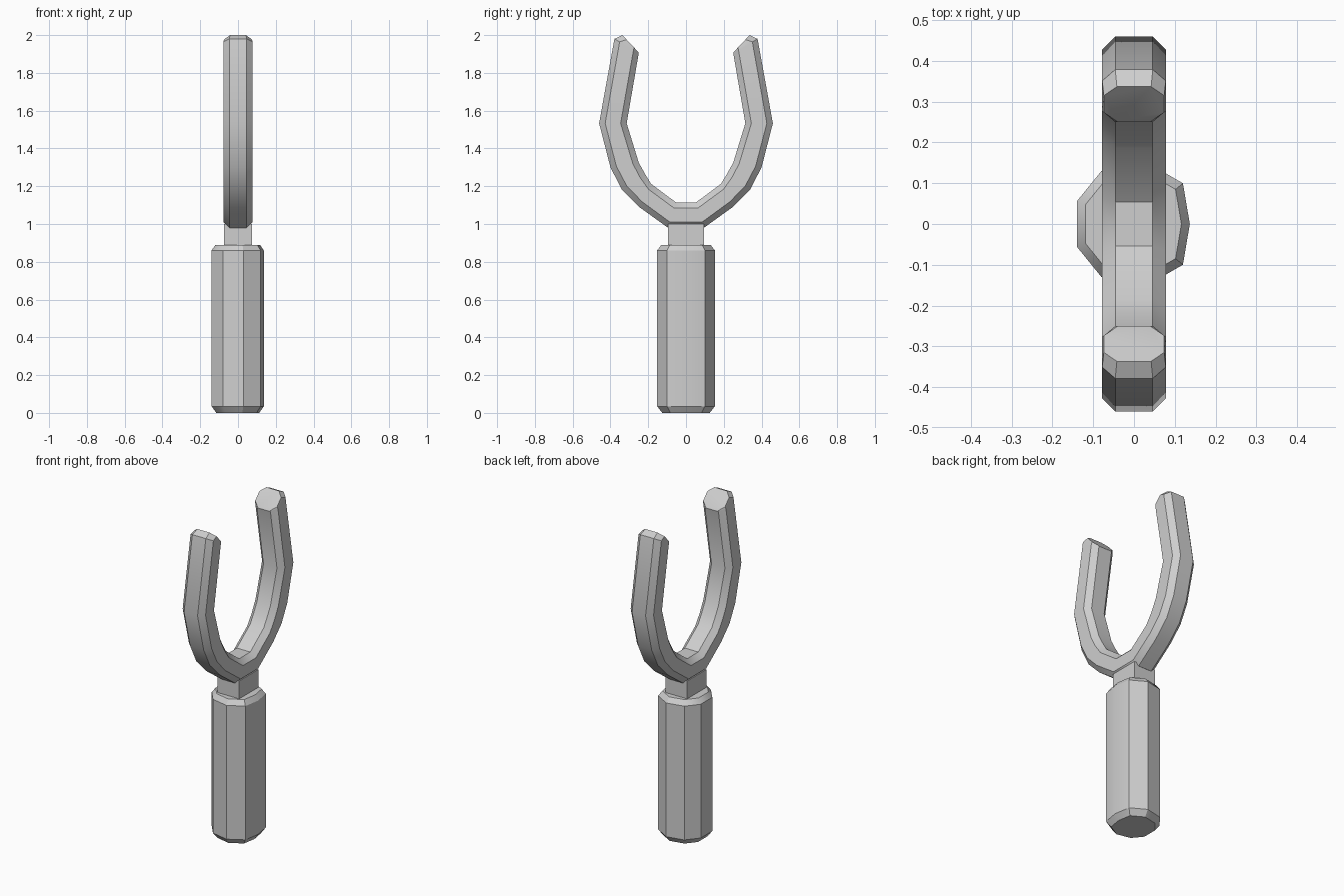
import bpy, bmesh, math

if "Cube" in bpy.data.objects:
    bpy.data.objects.remove(bpy.data.objects["Cube"])

grey = bpy.data.materials.new("light grey")
grey.diffuse_color = (0.62, 0.62, 0.62, 1)
grey.use_nodes = True
grey.node_tree.nodes["Principled BSDF"].inputs["Base Color"].default_value = grey.diffuse_color


def loft(name, rings):
    """Skin a list of equal-length vertex rings and cap both ends."""
    bm = bmesh.new()
    vs = [[bm.verts.new(p) for p in r] for r in rings]
    n = len(rings[0])
    for a, b in zip(vs, vs[1:]):
        for i in range(n):
            j = (i + 1) % n
            bm.faces.new((a[i], a[j], b[j], b[i]))
    bm.faces.new(vs[0][::-1])
    bm.faces.new(vs[-1])
    bmesh.ops.recalc_face_normals(bm, faces=bm.faces)
    me = bpy.data.meshes.new(name)
    bm.to_mesh(me)
    bm.free()
    for p in me.polygons:
        p.use_smooth = True
    me.set_sharp_from_angle(angle=math.radians(32))
    me.materials.append(grey)
    ob = bpy.data.objects.new(name, me)
    bpy.context.collection.objects.link(ob)
    return ob


# handle: nine-sided grip with chamfered rims
half = [(0.12, 0.10), (0.028, 0.153), (-0.08, 0.13), (-0.14, 0.056)]
outline = [(0.137, 0)] + half + [(x, -y) for x, y in half[::-1]]
loft("handle", [[(x * s, y * s, z) for x, y in outline]
                for z, s in ((0, 0.82), (0.035, 1), (0.86, 1), (0.89, 0.85))])

# neck: plain block between grip and fork
loft("neck", [[(x, y, z) for x, y in ((0.074, 0.094), (-0.074, 0.094),
                                      (-0.074, -0.094), (0.074, -0.094))]
              for z in (0.87, 1.0)])


# fork: chamfered bar swept from one tip to the other
def section(outer, inner, w=0.078, c=0.032):
    (oy, oz), (iy, iz) = outer, inner
    k = c / math.hypot(oy - iy, oz - iz)

    def at(t, x):
        return (x, oy + (iy - oy) * t, oz + (iz - oz) * t)
    return [at(0, c - w), at(0, w - c), at(k, w), at(1 - k, w),
            at(1, w - c), at(1, c - w), at(1 - k, -w), at(k, -w)]


arm = [section((0.095, 0.98), (0.054, 1.115)),
       section((0.245, 1.088), (0.185, 1.213)),
       section((0.34, 1.183), (0.217, 1.265)),
       section((0.40, 1.30), (0.25, 1.325)),
       section((0.46, 1.533), (0.314, 1.533)),
       section((0.379, 1.98), (0.25, 1.906)),
       section((0.337, 2.0), (0.252, 1.91), 0.074)]
mirrored = [[(x, -y, z) for x, y, z in r] for r in arm[::-1]]
loft("fork", mirrored + arm)
